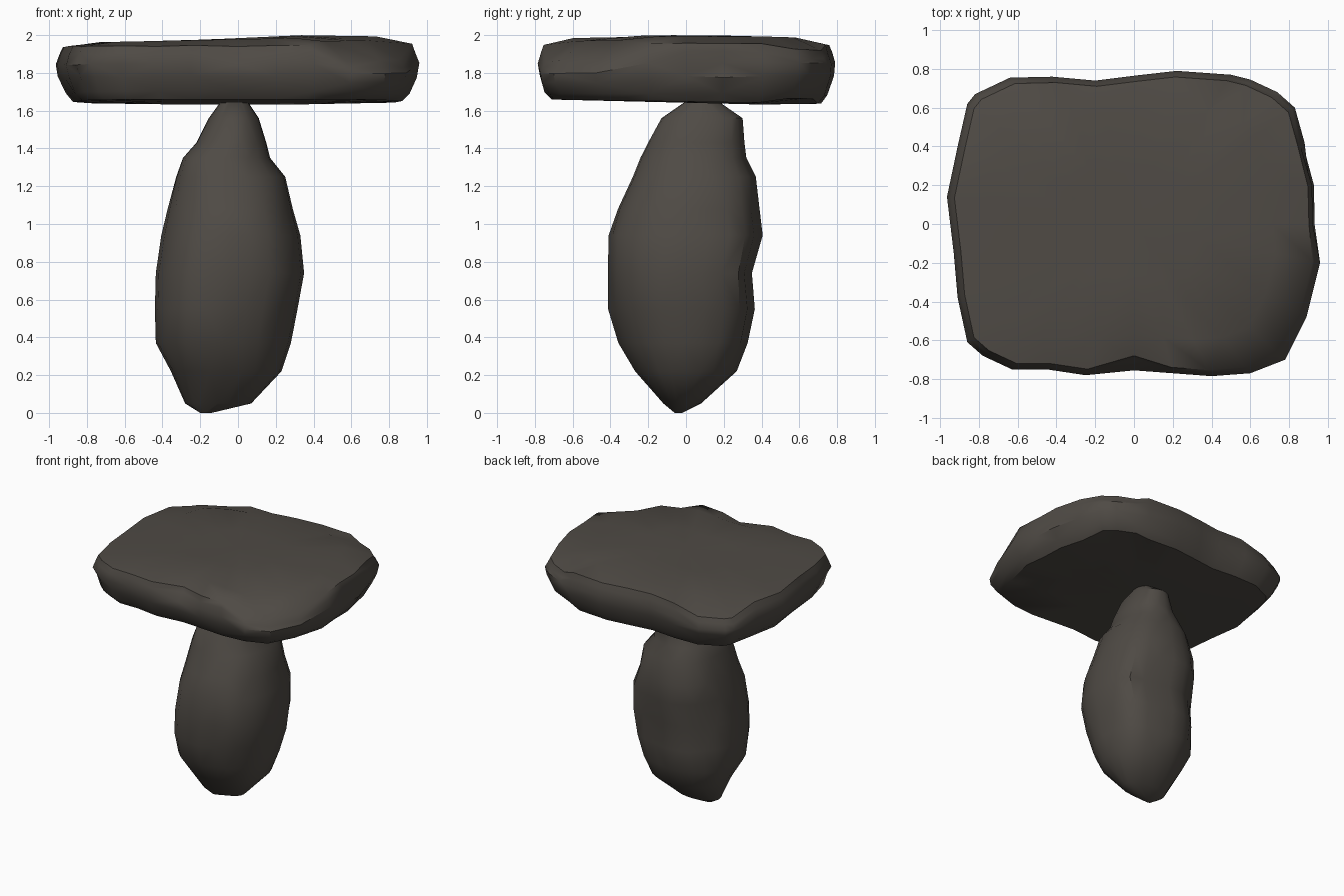
import bpy, math, random
from mathutils import Vector

random.seed(11)

stone = bpy.data.materials.new("dark brown stone")
stone.diffuse_color = (0.078, 0.069, 0.059, 1)


def loft(name, rings, angle):
    """Skin a list of equal-length rings and close both ends with fans."""
    n = len(rings[0])
    verts = [p for r in rings for p in r]
    faces = []
    for k in range(len(rings) - 1):
        for i in range(n):
            a, b = k * n + i, k * n + (i + 1) % n
            # alternate the diagonal for chipped facets
            if (i + k) % 2:
                faces += [(a, b, b + n), (a, b + n, a + n)]
            else:
                faces += [(a, b, a + n), (b, b + n, a + n)]
    for ring, start, flip in ((rings[0], 0, True), (rings[-1], len(verts) - n, False)):
        c = len(verts)
        verts.append(sum((Vector(p) for p in ring), Vector()) / n)
        for i in range(n):
            a, b = start + i, start + (i + 1) % n
            faces.append((b, a, c) if flip else (a, b, c))
    me = bpy.data.meshes.new(name)
    me.from_pydata(verts, [], faces)
    me.materials.append(stone)
    ob = bpy.data.objects.new(name, me)
    bpy.context.collection.objects.link(ob)
    bpy.context.view_layer.objects.active = ob
    ob.select_set(True)
    bpy.ops.object.shade_smooth_by_angle(angle=math.radians(angle))
    ob.select_set(False)
    return ob


# Standing boulder: height, x range, y range
profile = [
    (0.00, -0.20, -0.14, -0.06, -0.02),
    (0.05, -0.28, 0.07, -0.12, 0.08),
    (0.22, -0.355, 0.23, -0.27, 0.27),
    (0.37, -0.435, 0.28, -0.36, 0.33),
    (0.55, -0.44, 0.315, -0.415, 0.37),
    (0.74, -0.435, 0.35, -0.415, 0.355),
    (0.94, -0.405, 0.33, -0.41, 0.41),
    (1.08, -0.37, 0.29, -0.36, 0.39),
    (1.25, -0.325, 0.25, -0.28, 0.37),
    (1.35, -0.29, 0.17, -0.24, 0.32),
    (1.43, -0.22, 0.15, -0.20, 0.31),
    (1.56, -0.155, 0.11, -0.13, 0.30),
    (1.65, -0.09, 0.05, 0.0, 0.17),
]
# Bumps and hollows: direction, angular width, height, vertical reach, amount
bumps = [
    (285, 10, 0.50, 0.35, -0.06),    # front groove
    (240, 14, 0.60, 0.50, 0.04),     # front left ridge
    (225, 26, 1.32, 0.13, 0.10),     # front left shoulder
    (40, 16, 0.70, 0.40, 0.09),      # back right ridge
    (75, 14, 0.70, 0.50, -0.05),     # flat behind that ridge
    (135, 30, 1.10, 0.17, 0.07),     # back left bulge
    (135, 18, 0.62, 0.13, -0.05),    # hollow beneath the bulge
    (315, 20, 0.45, 0.25, -0.05),    # front right lower taper
]
SIDES = 24
rings = []
for z, x0, x1, y0, y1 in profile:
    ring = []
    for i in range(SIDES):
        deg = 360 * i / SIDES
        c, s = math.cos(math.radians(deg)), math.sin(math.radians(deg))
        ux = math.copysign(abs(c) ** 0.9, c)
        uy = math.copysign(abs(s) ** 0.9, s)
        k = 1.0
        if i % 6:
            k += random.uniform(-0.015, 0.01)
        for d, w, h, v, amount in bumps:
            k += amount * math.exp(-((deg - d) / w) ** 2 - ((z - h) / v) ** 2)
        ring.append(((x0 + x1) / 2 + ux * k * (x1 - x0) / 2,
                     (y0 + y1) / 2 + uy * k * (y1 - y0) / 2, z))
    rings.append(ring)
loft("standing_boulder", rings, 36)

# Flat slab: plan outline, counter-clockwise
outline = [
    (0.94, 0.0), (0.935, 0.2), (0.88, 0.42), (0.83, 0.6), (0.74, 0.68), (0.6, 0.745),
    (0.5, 0.77), (0.22, 0.79), (0, 0.765), (-0.2, 0.74), (-0.42, 0.76), (-0.64, 0.755),
    (-0.82, 0.67), (-0.86, 0.62), (-0.91, 0.4), (-0.965, 0.14), (-0.93, -0.15),
    (-0.91, -0.38), (-0.86, -0.61), (-0.78, -0.68), (-0.63, -0.75), (-0.45, -0.75),
    (-0.25, -0.78), (0, -0.755), (0.2, -0.77), (0.4, -0.785), (0.6, -0.77),
    (0.78, -0.7), (0.89, -0.48), (0.96, -0.2),
]
# scale, height, tilt along x, tilt along y
levels = [(0.5, 1.642, 0, -0.012), (0.905, 1.648, 0, -0.014), (0.955, 1.69, 0, -0.01),
          (0.995, 1.78, 0, 0), (1.0, 1.85, 0.005, 0), (0.985, 1.905, 0.005, 0),
          (0.96, 1.945, 0.008, 0), (0.76, 1.978, 0.016, 0), (0.35, 1.984, 0.016, 0)]
# how far the top edge falls away at two opposite corners, per level
fall = [0, 0, 0, 0.03, 0.06, 0.08, 0.085, 0.02, 0]
rings = []
for j, (sc, z, tx, ty) in enumerate(levels):
    ring = []
    for x, y in outline:
        k, h = sc, z + tx * x + ty * y
        if j in (2, 3, 5):
            k -= random.uniform(0, 0.012)
        if 2 <= j <= 6:
            h += random.uniform(-0.006, 0.006)
        if j in (5, 6) and y < 0 and abs(x) < 0.1:        # front chip
            k -= 0.06
        if j == 4 and x > 0.9 and y > -0.1:               # right edge notch
            k -= 0.03
        if j == 3 and x < -0.6 and y < -0.6:              # front left cleft
            k -= 0.02
        if x > 0.55 and y > 0.55:                         # thinner back right corner
            h += 0.025 if 1 <= j <= 2 else (-0.03 if j in (5, 6) else 0)
        if x > 0.55 and y < -0.45:                        # sloping front right corner
            h -= fall[j]
        if x < -0.6 and y > 0.55:                         # sloping back left corner
            h -= fall[j] * 0.7
        ring.append((x * k, y * k, h))
    rings.append(ring)
loft("flat_slab", rings, 38)
